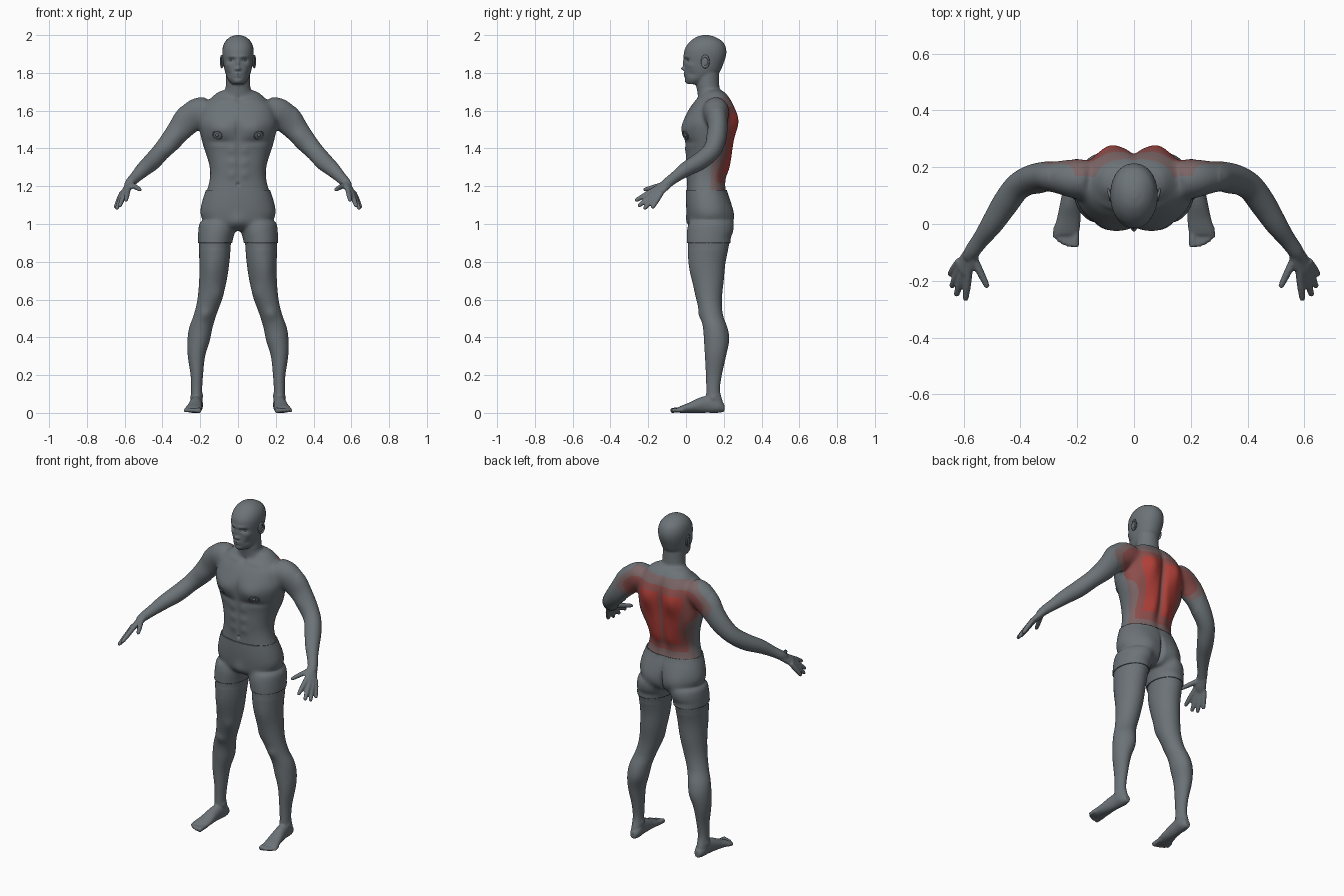
import bpy
import bmesh
from math import sin, cos, pi, exp, copysign
from mathutils import Vector
from mathutils.bvhtree import BVHTree

CM = 0.01          # all shape tables are in hundredths of a unit
SEGMENTS = 28

default_cube = bpy.data.objects.get("Cube")
if default_cube:
    bpy.data.objects.remove(default_cube, do_unlink=True)


def make_material(name, rgb):
    mat = bpy.data.materials.new(name)
    mat.use_nodes = True
    mat.diffuse_color = (*rgb, 1)
    shader = next(n for n in mat.node_tree.nodes if n.type == 'BSDF_PRINCIPLED')
    shader.inputs["Base Color"].default_value = (*rgb, 1)
    shader.inputs["Roughness"].default_value = 0.6
    return mat


grey = make_material("slate_grey", (0.15, 0.172, 0.187))
pale = make_material("pale_red_grey", (0.2, 0.13, 0.13))
muted = make_material("muted_red", (0.26, 0.075, 0.07))
red = make_material("strong_red", (0.44, 0.05, 0.04))


def smooth_path(sections, steps=4):
    """Catmull-Rom interpolation through the section values."""
    last = len(sections) - 1
    path = []
    for i in range(last):
        a, b = sections[max(i - 1, 0)], sections[i]
        c, d = sections[i + 1], sections[min(i + 2, last)]
        for k in range(steps):
            t = k / steps
            path.append([q + 0.5 * t * (r - p + t * (2*p - 5*q + 4*r - s + t * (3*(q - r) + s - p)))
                         for p, q, r, s in zip(a, b, c, d)])
    path.append(list(sections[last]))
    return path


def loft(bm, sections, ref=(0, 1, 0), axis=None, mirror=True, power=1.0):
    """Closed tube; each section is x, y, z, side radius, radius along ref."""
    path = smooth_path(sections)
    ref = Vector(ref)
    for sign in ((1, -1) if mirror else (1,)):
        rings = []
        for i, (x, y, z, ra, rb) in enumerate(path):
            ahead, behind = path[min(i + 1, len(path) - 1)], path[max(i - 1, 0)]
            d = Vector(axis) if axis else Vector(ahead[:3]) - Vector(behind[:3])
            d.normalize()
            side = d.cross(ref).normalized()
            up = side.cross(d)
            ring = []
            for k in range(SEGMENTS):
                a = 2 * pi * k / SEGMENTS
                u = copysign(abs(cos(a)) ** power, cos(a)) * max(ra, 0.1)
                v = copysign(abs(sin(a)) ** power, sin(a)) * max(rb, 0.1)
                co = (Vector((x, y, z)) + side * u + up * v) * CM
                ring.append(bm.verts.new((co.x * sign, co.y, co.z)))
            rings.append(ring)
        for lower, upper in zip(rings, rings[1:]):
            for k in range(SEGMENTS):
                n = (k + 1) % SEGMENTS
                bm.faces.new((lower[k], lower[n], upper[n], upper[k]))
        bm.faces.new(rings[0])
        bm.faces.new(rings[-1])


def upright(bm, rows, **options):
    """Stack of level slices; each row is z, x, half width, front y, back y."""
    loft(bm, [(x, (f + b) / 2, z, w, (b - f) / 2) for z, x, w, f, b in rows],
         axis=(0, 0, 1), **options)


def link(name, mesh, *materials):
    obj = bpy.data.objects.new(name, mesh)
    bpy.context.collection.objects.link(obj)
    for mat in materials:
        mesh.materials.append(mat)
    return obj


def shade(obj):
    bpy.ops.object.select_all(action='DESELECT')
    obj.select_set(True)
    bpy.context.view_layer.objects.active = obj
    bpy.ops.object.shade_smooth_by_angle(angle=0.9)


bm = bmesh.new()
# Torso
upright(bm, [(97, 0, 10, 6, 20), (100, 0, 16, 2, 23), (105, 0, 19.5, 1, 24), (112, 0, 18.5, 0.5, 23),
             (118, 0, 16.5, 0.5, 21), (124, 0, 15, 0.5, 20.5), (130, 0, 15, 0, 22.5),
             (138, 0, 17, 0, 24.5), (146, 0, 19.5, -1, 25.5), (153, 0, 21, -1.5, 26), (158, 0, 20, 0, 26),
             (163, 0, 18.5, 3, 25), (167, 0, 13, 6.5, 23), (170.5, 0, 8, 8.5, 20)], mirror=False, power=0.88)
# Neck and head
upright(bm, [(161, 0, 9, 8, 21), (167, 0, 8, 6.5, 19), (172, 0, 6.6, 5.5, 17.8), (180, 0, 6.3, 5, 17.5)],
        mirror=False)
upright(bm, [(174, 0, 3, 0.8, 8), (176.3, 0, 5.2, -0.3, 13), (180, 0, 6.7, -0.8, 17.5),
             (184, 0, 7.6, -0.8, 19.5), (189, 0, 8.3, -1.2, 21.2), (193, 0, 8.2, -0.5, 21.2),
             (196.5, 0, 6.9, 2, 19.5), (199, 0, 4.2, 5.5, 15.5), (200, 0, 1.2, 9, 12)],
        mirror=False, power=0.94)
# Legs
upright(bm, [(101, 11, 9, 2, 23), (97, 11.2, 9.3, 1, 24), (90, 12.2, 8.6, 0.8, 23.2),
             (80, 12.5, 8, 1.5, 21), (70, 13.3, 7.3, 3.5, 20), (60, 15, 6.5, 5.5, 19),
             (52, 17.4, 6, 7.5, 19.5), (45, 19.7, 6.2, 9, 21.5), (38, 20.9, 5.9, 9.5, 22.5),
             (30, 22, 4.6, 10, 21.2), (20, 21.8, 3.3, 10.5, 19), (12, 21.9, 2.9, 10.7, 18),
             (6, 21.9, 3, 10.5, 19.5), (2, 22, 2.8, 11.5, 20)])
# Feet and toes
loft(bm, [(21.6, 20.3, 2.6, 1.8, 2), (21.7, 17, 4, 3.2, 4), (22, 12, 4.6, 3.2, 4.6), (22.5, 7, 4, 3.6, 4),
          (23, 2, 2.8, 4.2, 2.8), (23.7, -2, 2, 4.6, 2), (24, -4, 1.6, 4.3, 1.5)],
     ref=(0, 0, 1), axis=(0, -1, 0))
for x, tip, r in ((20.6, -8.2, 1.4), (22.7, -8, 1.1), (24.4, -7.3, 1.1), (26, -6.3, 1.05), (27.5, -5, 1)):
    loft(bm, [(x, -1, 1.7, r, r), (x + 0.1, tip + 2, 1.4, r, r), (x + 0.2, tip + 0.5, 1.2, r, r),
              (x + 0.2, tip, 1.1, r / 2, r / 2)], ref=(0, 0, 1))
# Arms
loft(bm, [(16, 15.5, 160, 7, 7), (21, 16, 159, 8, 7), (26, 16.5, 155, 7.6, 5.8), (31, 16.8, 149.5, 6.5, 5.2),
          (36, 15.8, 143.5, 5.6, 5), (41, 13, 138, 4.8, 4.8), (45.5, 7, 133, 4.7, 4.6), (50, 0, 129, 4, 3.9),
          (54, -5.5, 125, 3.1, 3), (57, -9.5, 122, 2.6, 2.8), (58.5, -12, 120, 2, 2)])
# Palms, fingers and thumbs
across = (-6, -7, 4)
loft(bm, [(55.5, -7, 123.5, 2, 2.4), (57.5, -11, 120.5, 2, 3.2), (59, -14, 118.2, 1.8, 3.7),
          (60.6, -16.3, 116.4, 1.4, 3.4)], ref=across)
for root, tip in (((58.3, -17.5, 117.8), (59.4, -27, 112.2)), ((60, -16.7, 116.6), (62.7, -25.4, 109.2)),
                  ((61.2, -15.5, 115.7), (64.3, -22.3, 107.8)), ((62, -13.8, 115.3), (65, -18, 108.3)),
                  ((56.8, -11.5, 121), (51.5, -22.5, 118))):
    a, b = Vector(root), Vector(tip)
    loft(bm, [(*a.lerp(b, t), r, r) for t, r in ((-0.2, 1.4), (0.35, 1.4), (0.7, 1.25), (0.94, 1), (1, 0.5))],
         ref=across)

# Fuse all the parts into one skin
bmesh.ops.recalc_face_normals(bm, faces=bm.faces)
rough = bpy.data.meshes.new("rough_body")
bm.to_mesh(rough)
bm.free()
body = link("body", rough)
fuse = body.modifiers.new("fuse", 'REMESH')
fuse.mode = 'VOXEL'
fuse.voxel_size = 0.0056
relax = body.modifiers.new("relax", 'SMOOTH')
relax.factor = 0.5
relax.iterations = 4
evaluated = body.evaluated_get(bpy.context.evaluated_depsgraph_get())
skin = bpy.data.meshes.new_from_object(evaluated)
body.modifiers.clear()
body.data = skin
bpy.data.meshes.remove(rough)
skin.materials.clear()
for mat in (grey, pale, muted, red):
    skin.materials.append(mat)

# Soft bumps and hollows: centre, spread, push (mirrored in x)
face = [(3.6, 0, 186.8, 1.8, 4, 1.2, 0, 1.2, 0), (2.8, -1, 188.6, 3, 4, 0.9, 0, -0.5, 0),
        (0, -1, 185, 0.8, 4, 2, 0, -1, 0), (0, -1, 182.3, 1.1, 4, 1, 0, -1.8, 0),
        (1.1, -1, 181.8, 0.7, 3, 0.6, 0, -0.6, 0), (0, -1, 179, 2, 3, 1, 0, -0.8, 0),
        (0, -1, 178.9, 2, 4, 0.35, 0, 0.5, 0), (0, 0, 175.5, 2, 3, 1.2, 0, -0.6, 0),
        (5, 3, 184, 2, 3, 1.5, 0.3, -0.4, 0), (5, 3, 179.5, 1.5, 3, 1.5, -0.4, 0.2, 0)]
back = [(0, 26, 145, 2, 8, 18, 0, -2, 0), (8.5, 25, 154, 5, 8, 8, 0, 2.5, 0),
        (4.5, 22, 128, 3, 8, 8, 0, 1, 0), (16, 18, 142, 4, 8, 8, 0.8, 0.8, 0),
        (11, 16, 168, 6, 8, 3, 0, 0, 1.2), (29, 16, 156, 5, 6, 5, 0.8, 0, 0.6),
        (9, 22, 103, 6.5, 7, 7.5, 0, 1.8, 0), (0, 24, 102, 1.2, 8, 8, 0, -2.2, 0),
        (11, 20, 93, 7, 6, 2, 0, -0.7, 0)]
front = [(9, -2, 150, 7, 9, 5, 0, -1.8, 0), (0, -2, 149, 1.5, 8, 7, 0, 0.7, 0),
         (10, 0, 143.5, 7, 8, 1.8, 0, 0.7, 0), (0, 0, 131, 0.8, 6, 11, 0, 0.4, 0),
         (0, 0, 121, 0.8, 5, 0.8, 0, 1, 0), (9, 4, 165.5, 7, 6, 1.2, 0, -0.6, 0),
         (0, 6, 166, 1.5, 5, 1.5, 0, 0.8, 0), (0, 0, 101, 3.5, 6, 4, 0, -0.9, 0)]
front += [(3.5, 0, z, 2.5, 6, 2.5, 0, -0.5, 0) for z in (139, 132.5, 126)]
limbs = [(14, 3, 75, 4, 5, 8, 0.3, -0.5, 0), (11, 8, 63, 3, 5, 4, -0.5, -0.4, 0),
         (17.2, 7, 52, 3, 4, 3, 0, -0.8, 0), (19, 22, 42, 4, 5, 7, -0.3, 0.6, 0),
         (25, 14, 8, 1.5, 2, 1.5, 0.5, 0, 0), (19, 14, 9, 1.5, 2, 1.5, -0.5, 0, 0),
         (33, 11, 146, 3.5, 4, 4, 0, -0.6, 0)]
pushes = [[n * CM for n in row] for row in face + back + front + limbs]

bm = bmesh.new()
bm.from_mesh(skin)
joints = [v for v in bm.verts if 0.86 < v.co.z < 1.73 and abs(v.co.x) < 0.3]
for _ in range(35):
    bmesh.ops.smooth_vert(bm, verts=joints, factor=0.5, use_axis_x=True, use_axis_y=True, use_axis_z=True)
for v in bm.verts:
    x, y, z = abs(v.co.x), v.co.y, v.co.z
    side = copysign(1, v.co.x)
    for cx, cy, cz, rx, ry, rz, px, py, pz in pushes:
        if abs(z - cz) < 2.5 * rz and abs(x - cx) < 2.5 * rx:
            w = exp(-((x - cx) / rx) ** 2 - ((y - cy) / ry) ** 2 - ((z - cz) / rz) ** 2)
            v.co += Vector((px * side, py, pz)) * w
    v.co.z = max(v.co.z, 0)
bm.normal_update()


# Red back, strongest between the shoulder blades and the waist
def tint(c, n):
    x, z = abs(c.x), c.z
    if n.y < 0.15 or c.y < 0.13:
        return 0
    blade = exp(-((z - 1.54) / 0.1) ** 2)
    if max(x - 0.1 - 0.04 * blade, 1.27 - z, z - 1.58) < 0 and x > 0.012:
        return 3
    edge = max(x - 0.13 - 0.14 * blade, 1.22 - z, z - 1.62)
    return 2 if edge < 0 else 1 if edge < 0.05 else 0


for f in bm.faces:
    f.material_index = tint(f.calc_center_median(), f.normal)
bm.to_mesh(skin)
surface = BVHTree.FromBMesh(bm)
shade(body)

# Shorts: a shell lifted off the hips and upper thighs
bmesh.ops.delete(bm, geom=[v for v in bm.verts if abs(v.co.x) > 0.35 or not 0.85 < v.co.z < 1.23],
                 context='VERTS')
bm.normal_update()
for v in bm.verts:
    v.co += v.normal * 0.006
for height, way in ((0.9, -1), (1.18, 1)):
    bmesh.ops.bisect_plane(bm, geom=bm.verts[:] + bm.edges[:] + bm.faces[:], plane_co=(0, 0, height),
                           plane_no=(0, 0, way), clear_outer=True)
for f in bm.faces:
    f.material_index = 0
cloth = bpy.data.meshes.new("shorts")
bm.to_mesh(cloth)
bm.free()
shorts = link("shorts", cloth, grey)
hem = shorts.modifiers.new("hem", 'SOLIDIFY')
hem.thickness = 0.007
hem.offset = -1
shade(shorts)


def finish(name, scale, rotation):
    obj = bpy.context.object
    obj.name = name
    obj.scale = scale
    obj.rotation_euler = rotation
    obj.data.materials.append(grey)
    shade(obj)


def ball(name, place, scale, rotation=(0, 0, 0)):
    bpy.ops.mesh.primitive_uv_sphere_add(segments=20, ring_count=12, radius=1, location=place)
    finish(name, scale, rotation)


def hoop(name, place, major, minor, scale, rotation):
    bpy.ops.mesh.primitive_torus_add(major_segments=24, minor_segments=8, major_radius=major,
                                     minor_radius=minor, location=place)
    finish(name, scale, rotation)


# Eyes, ears and nipples on both sides
for label, s in (("left", 1), ("right", -1)):
    ball(label + "_eye", (0.036 * s, 0.023, 1.868), (0.014, 0.014, 0.012))
    ball(label + "_ear_bowl", (0.081 * s, 0.1, 1.858), (0.008, 0.02, 0.03))
    hoop(label + "_ear_rim", (0.086 * s, 0.102, 1.86), 0.019, 0.005, (1.5, 1, 1), (0, pi / 2, -0.25 * s))
    spot, normal, _, _ = surface.ray_cast(Vector((0.11 * s, -1, 1.47)), Vector((0, 1, 0)))
    if spot:
        turn = normal.to_track_quat('Z', 'Y').to_euler()
        ball(label + "_nipple", spot, (0.009, 0.009, 0.007), turn)
        hoop(label + "_areola", spot, 0.022, 0.003, (1.2, 1, 1), turn)
